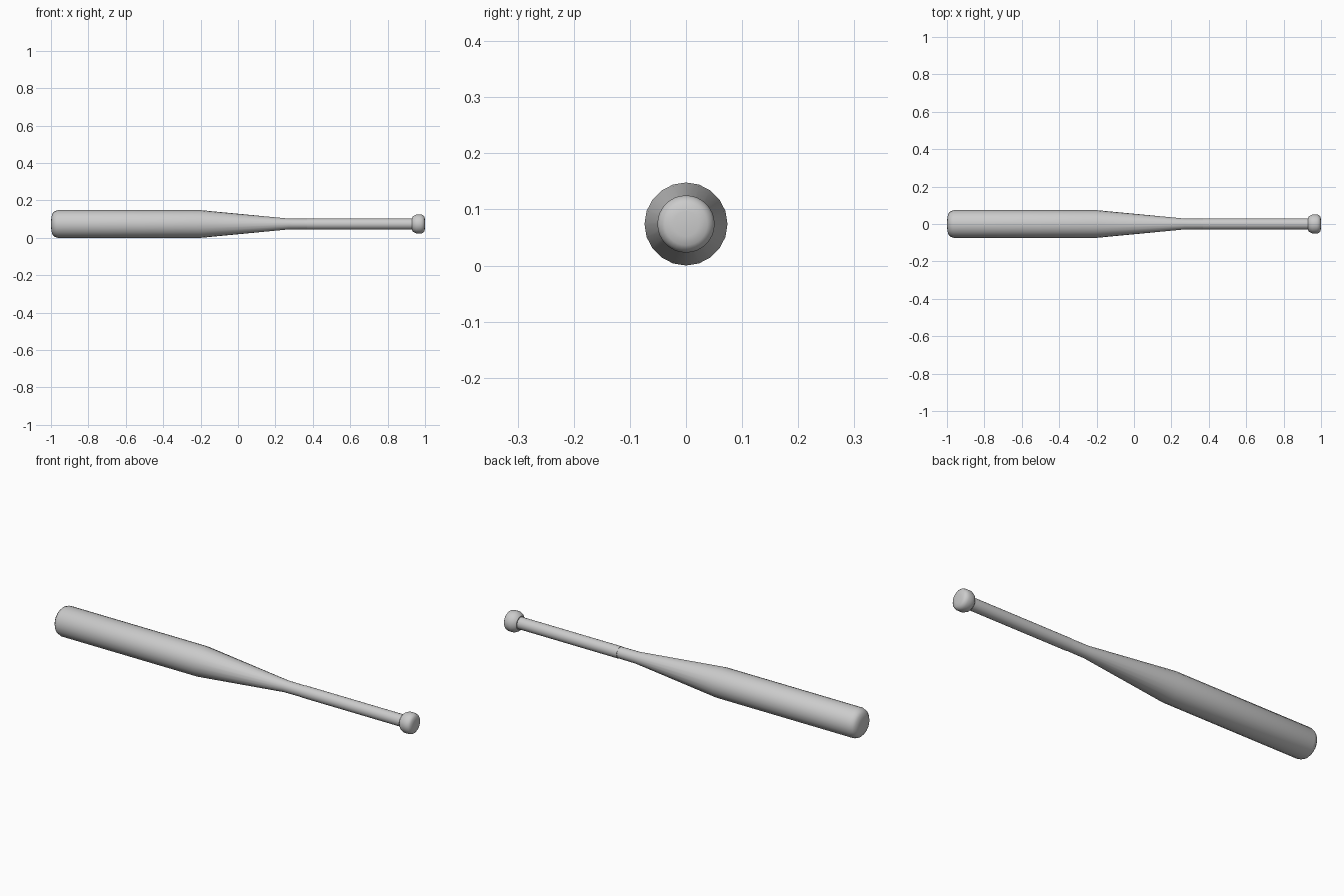
import bpy, bmesh, math

if "Cube" in bpy.data.objects:
    bpy.data.objects.remove(bpy.data.objects["Cube"])

AXIS_Z = 0.074


def lathe(name, profile, sides):
    """Revolve (x, radius) points around the long axis; zero radius makes a pole."""
    bm = bmesh.new()
    rings = []
    for x, r in profile:
        if r == 0:
            rings.append([bm.verts.new((x, 0, AXIS_Z))])
            continue
        rings.append([bm.verts.new((x, r * math.sin(2 * math.pi * i / sides),
                                    AXIS_Z + r * math.cos(2 * math.pi * i / sides)))
                      for i in range(sides)])
    for a, b in zip(rings, rings[1:]):
        for i in range(sides):
            j = (i + 1) % sides
            if len(a) == 1:
                bm.faces.new((a[0], b[i], b[j]))
            elif len(b) == 1:
                bm.faces.new((a[i], b[0], a[j]))
            else:
                bm.faces.new((a[i], b[i], b[j], a[j]))
    bmesh.ops.recalc_face_normals(bm, faces=bm.faces[:])
    mesh = bpy.data.meshes.new(name)
    bm.to_mesh(mesh)
    bm.free()
    obj = bpy.data.objects.new(name, mesh)
    bpy.context.collection.objects.link(obj)
    bpy.ops.object.select_all(action='DESELECT')
    obj.select_set(True)
    bpy.context.view_layer.objects.active = obj
    bpy.ops.object.shade_smooth_by_angle(angle=math.radians(40))
    return obj


# Barrel with rounded tip, tapering to the neck
lathe("barrel", [(-1.0, 0), (-0.998, 0.035), (-0.993, 0.055), (-0.983, 0.067),
                 (-0.965, 0.074), (-0.2, 0.074), (0.27, 0.029),
                 (0.38, 0.028), (0.38, 0)], 20)

# Grip sleeve, slightly thicker than the neck
lathe("grip", [(0.37, 0), (0.37, 0.0295), (0.95, 0.0295), (0.95, 0)], 20)

# Knob with chamfered shoulder and softly domed end
lathe("knob", [(0.93, 0), (0.93, 0.034), (0.938, 0.043), (0.954, 0.051),
               (0.978, 0.051), (0.99, 0.047), (0.997, 0.038), (1.0, 0.022),
               (1.0, 0)], 32)
